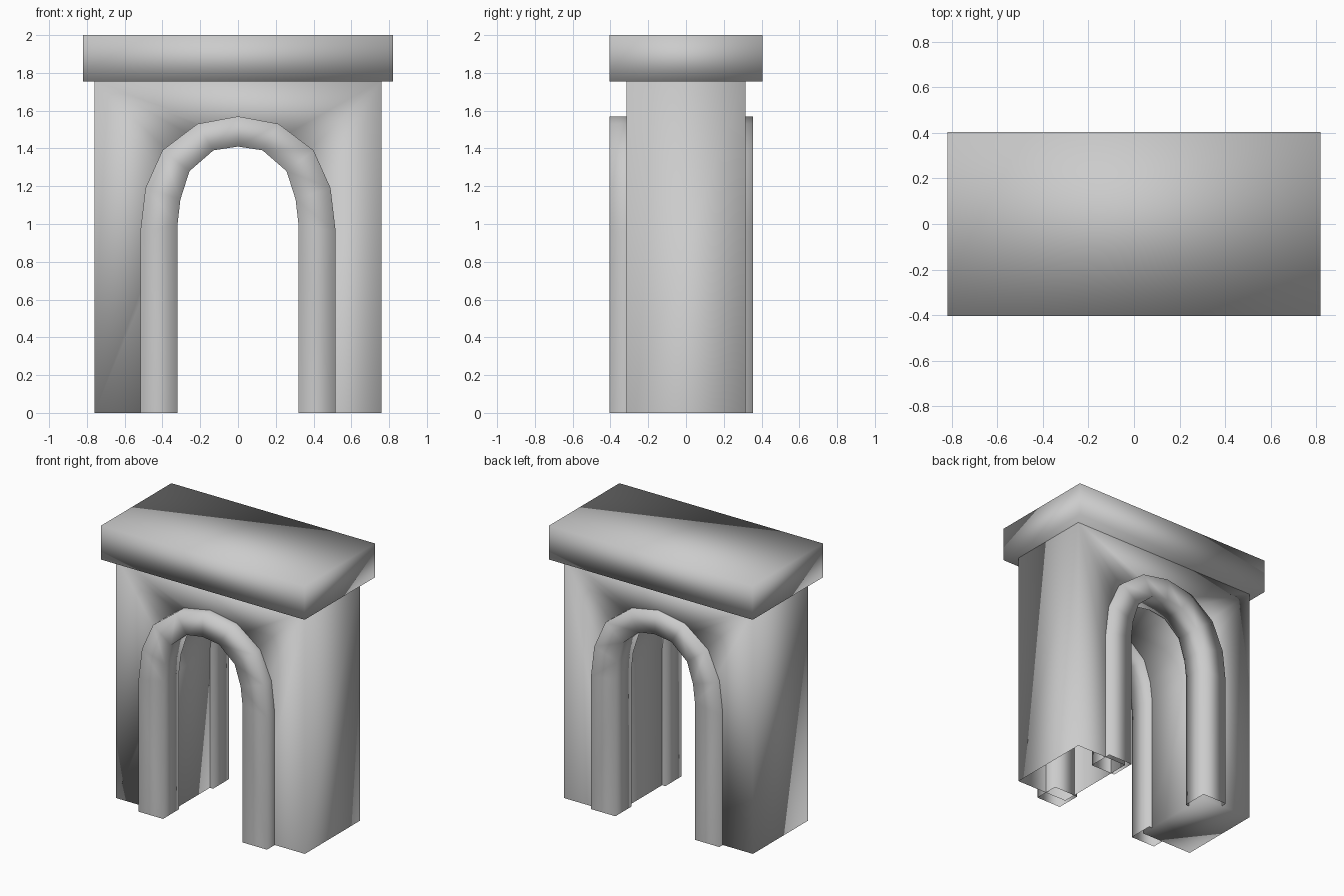
import bpy
import bmesh

cube = bpy.data.objects.get("Cube")
if cube:
    bpy.data.objects.remove(cube, do_unlink=True)

stone = bpy.data.materials.new("grey_stone")
stone.use_nodes = True
GREY = (0.6, 0.6, 0.6, 1)
stone.diffuse_color = GREY
stone.node_tree.nodes["Principled BSDF"].inputs["Base Color"].default_value = GREY


def finish(name, bm):
    """Turn a bmesh into a smooth-shaded stone object."""
    bmesh.ops.recalc_face_normals(bm, faces=bm.faces)
    for f in bm.faces:
        f.smooth = True
    mesh = bpy.data.meshes.new(name)
    bm.to_mesh(mesh)
    bm.free()
    mesh.materials.append(stone)
    obj = bpy.data.objects.new(name, mesh)
    bpy.context.collection.objects.link(obj)
    return obj


def mirrored(half):
    """Complete a half arch (crown to foot) into a left-to-right path."""
    return [(-x, z) for x, z in reversed(half[1:])] + half


# Half arch lines from the crown down to the +x foot
inner = mirrored([(0, 1.41), (0.13, 1.39), (0.257, 1.28),
                  (0.305, 1.13), (0.32, 1.0), (0.32, 0)])
outer = mirrored([(0, 1.57), (0.215, 1.53), (0.4, 1.39),
                  (0.49, 1.19), (0.517, 0.96), (0.517, 0)])


def arch_trim(name, y_front, y_back):
    """Square-section moulding swept round the arch, open at the feet."""
    bm = bmesh.new()
    rings = []
    for (xi, zi), (xo, zo) in zip(inner, outer):
        section = [(xo, y_front, zo), (xo, y_back, zo),
                   (xi, y_back, zi), (xi, y_front, zi)]
        rings.append([bm.verts.new(p) for p in section])
    for a, b in zip(rings, rings[1:]):
        for i in range(4):
            j = (i + 1) % 4
            bm.faces.new((a[i], a[j], b[j], b[i]))
    finish(name, bm)


def gate_body():
    """Wall block with an arched passage."""
    half_w, half_d, top = 0.76, 0.316, 1.76
    # Passage sits slightly behind the inner line of the moulding
    passage = [(xi + (xo - xi) * 0.13, zi + (zo - zi) * 0.13)
               for (xi, zi), (xo, zo) in zip(inner, outer)]
    outline = passage + [(half_w, 0), (half_w, top), (-half_w, top), (-half_w, 0)]
    bm = bmesh.new()
    front = [bm.verts.new((x, -half_d, z)) for x, z in outline]
    back = [bm.verts.new((x, half_d, z)) for x, z in outline]
    bm.faces.new(front)
    bm.faces.new(back)
    n = len(outline)
    for i in range(n):
        j = (i + 1) % n
        # The underside of the +x leg is open
        if i == len(passage) - 1:
            continue
        bm.faces.new((front[i], front[j], back[j], back[i]))
    finish("gate_body", bm)


# Cap slab on top of the wall
bm = bmesh.new()
bmesh.ops.create_cube(bm, size=1)
bmesh.ops.scale(bm, vec=(1.64, 0.81, 0.246), verts=bm.verts)
bmesh.ops.translate(bm, vec=(0, 0, 1.877), verts=bm.verts)
finish("cap_slab", bm)

gate_body()
arch_trim("front_arch_trim", -0.405, -0.22)
arch_trim("back_arch_trim", 0.355, 0.17)
